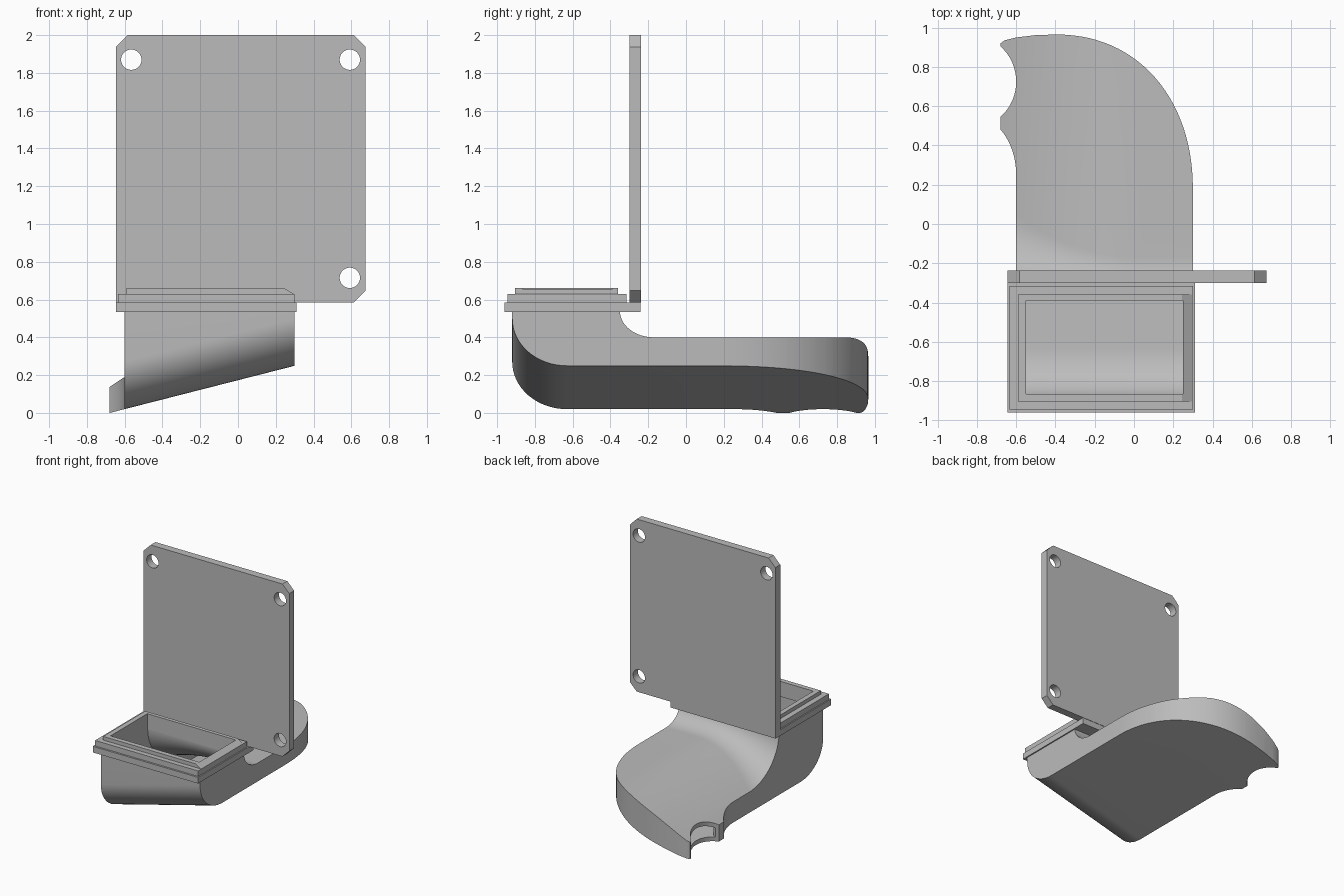
import bpy, bmesh, math

old = bpy.data.objects.get("Cube")
if old:
    bpy.data.objects.remove(old)

grey = bpy.data.materials.new("plain grey")
grey.use_nodes = True
COLOUR = (0.5, 0.5, 0.5, 1)
grey.diffuse_color = COLOUR
grey.node_tree.nodes["Principled BSDF"].inputs["Base Color"].default_value = COLOUR


def loft(name, rings):
    """Closed solid through a list of equal-length rings."""
    bm = bmesh.new()
    loops = [[bm.verts.new(p) for p in ring] for ring in rings]
    for a, b in zip(loops, loops[1:]):
        for i in range(len(a)):
            j = (i + 1) % len(a)
            bm.faces.new((a[i], a[j], b[j], b[i]))
    bm.faces.new(loops[0])
    bm.faces.new(loops[-1])
    bmesh.ops.recalc_face_normals(bm, faces=bm.faces)
    mesh = bpy.data.meshes.new(name)
    bm.to_mesh(mesh)
    bm.free()
    mesh.materials.append(grey)
    ob = bpy.data.objects.new(name, mesh)
    bpy.context.collection.objects.link(ob)
    return ob


def box(name, x0, x1, y0, y1, z0, z1):
    rect = ((x0, y0), (x1, y0), (x1, y1), (x0, y1))
    return loft(name, [[(x, y, z) for x, y in rect] for z in (z0, z1)])


def activate(ob):
    bpy.ops.object.select_all(action='DESELECT')
    ob.select_set(True)
    bpy.context.view_layer.objects.active = ob


def combine(ob, other, operation):
    mod = ob.modifiers.new("cut", 'BOOLEAN')
    mod.operation, mod.solver, mod.object = operation, 'EXACT', other
    activate(ob)
    bpy.ops.object.modifier_apply(modifier=mod.name)
    bpy.data.objects.remove(other)


def arc(cx, cy, rx, ry, a0, a1, n=16, power=1.0):
    pts = []
    for i in range(n + 1):
        a = math.radians(a0 + (a1 - a0) * i / n)
        c, s = math.cos(a), math.sin(a)
        pts.append((cx + rx * math.copysign(abs(c) ** power, c),
                    cy + ry * math.copysign(abs(s) ** power, s)))
    return pts


# Duct: side profile whose floor slopes and whose roof droops toward the outlet
def side_profile(x, t, top):
    floor = 0.02 + 0.255 * (x + 0.6)
    roof = 0.4 - 0.21 * (max(0, -x) / 0.6) ** 1.8
    r = 0.18 + 0.4 - roof
    pts = [(-0.92 + t, top)]
    pts += arc(-0.63, floor + 0.25, 0.29 - t, 0.25 - t, 180, 270)
    pts += [(1.0, floor + t), (1.0, roof - t)]
    pts += arc(-0.35 + r, 0.54, r + t, 0.54 - roof + t, 270, 180)
    pts.append((-0.35 - t, top))
    return [(x, y, z) for y, z in pts]


def duct_solid(name, t, top, outline):
    xs = [-0.75 + 1.1 * i / 28 for i in range(29)]
    body = loft(name, [side_profile(x, t, top) for x in xs])
    plan = loft("plan", [[(x, y, z) for x, y in outline] for z in (-0.5, 1)])
    combine(body, plan, 'INTERSECT')
    return body


outer = [(-0.6, -1), (0.3, -1)]
outer += arc(-0.4, 0.17, 0.7, 0.795, 0, 90, 28, 0.93)
outer += [(-0.5, 0.962), (-0.6, 0.95), (-0.66, 0.935), (-0.68, 0.92)]
outer += arc(-0.8425, 0.725, 0.2425, 0.2425, 48, -48, 16)
outer += arc(-0.83, 0.25, 0.23, 0.305, 49, 0, 10)

inner = [(-0.55, -1), (0.25, -1)]
inner += arc(-0.4, 0.17, 0.65, 0.745, 0, 90, 28, 0.93)
inner += [(-0.6, 0.9), (-0.74, 0.88), (-0.74, 0.57), (-0.64, 0.56), (-0.55, 0.3)]

duct = duct_solid("duct", 0, 0.56, outer)
combine(duct, duct_solid("cavity", 0.035, 0.62, inner), 'DIFFERENCE')
activate(duct)
bpy.ops.object.shade_smooth_by_angle(angle=math.radians(30))


# Stepped collar around the inlet
def ring(name, *size):
    ob = box(name, *size)
    combine(ob, box("opening", -0.55, 0.25, -0.865, -0.39, 0.4, 0.8), 'DIFFERENCE')
    return ob


ring("collar_flange", -0.645, 0.31, -0.96, -0.24, 0.535, 0.585)
ring("collar_step", -0.635, 0.3, -0.945, -0.315, 0.585, 0.63)
lip_section = [(-0.59, 0.63), (0.295, 0.63), (0.245, 0.66), (-0.59, 0.66)]
lip = loft("collar_lip", [[(x, y, z) for x, z in lip_section] for y in (-0.905, -0.36)])
combine(lip, box("opening", -0.55, 0.25, -0.865, -0.39, 0.4, 0.8), 'DIFFERENCE')

# Upright mounting plate with three clipped corners and three screw holes
c = 0.062
plate_outline = [(-0.645, 0.585), (0.675 - c, 0.585), (0.675, 0.585 + c), (0.675, 2 - c),
                 (0.675 - c, 2), (-0.645 + c, 2), (-0.645, 2 - c)]
plate = loft("mounting_plate", [[(x, y, z) for x, z in plate_outline] for y in (-0.3, -0.237)])
for hx, hz in ((-0.565, 1.87), (0.592, 1.87), (0.592, 0.715)):
    circle = arc(hx, hz, 0.054, 0.054, 0, 348.75, 31)
    combine(plate, loft("hole", [[(x, y, z) for x, z in circle] for y in (-0.5, 0)]), 'DIFFERENCE')
activate(plate)
bpy.ops.object.shade_smooth_by_angle(angle=math.radians(30))
